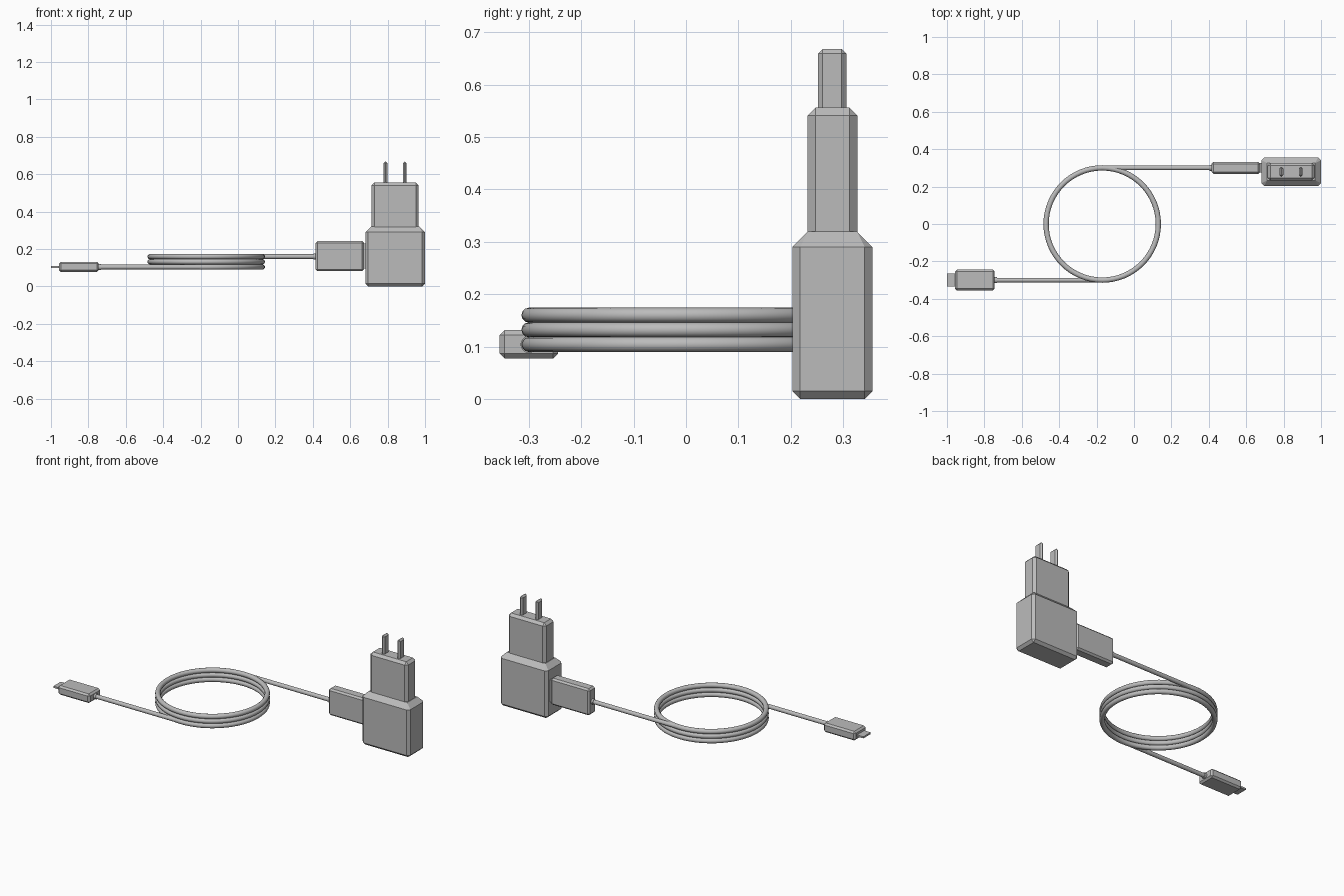
import bpy, bmesh, math
from mathutils import Matrix, Vector

if "Cube" in bpy.data.objects:
    bpy.data.objects.remove(bpy.data.objects["Cube"])

grey = bpy.data.materials.new("plain grey")
grey.diffuse_color = (0.5, 0.5, 0.5, 1)
grey.use_nodes = True
grey.node_tree.nodes["Principled BSDF"].inputs["Base Color"].default_value = grey.diffuse_color


def add_object(name, bm, smooth=False):
    bmesh.ops.recalc_face_normals(bm, faces=bm.faces)
    mesh = bpy.data.meshes.new(name)
    bm.to_mesh(mesh)
    bm.free()
    mesh.materials.append(grey)
    for p in mesh.polygons:
        p.use_smooth = smooth
    ob = bpy.data.objects.new(name, mesh)
    bpy.context.collection.objects.link(ob)
    return ob


def box_bm(lo, hi, bevel):
    """Box between two corners with every edge chamfered."""
    lo, hi = Vector(lo), Vector(hi)
    bm = bmesh.new()
    m = Matrix.Translation((lo + hi) / 2) @ Matrix.Diagonal((*(hi - lo), 1))
    bmesh.ops.create_cube(bm, size=1, matrix=m)
    if bevel:
        bmesh.ops.bevel(bm, geom=bm.edges[:], offset=bevel, segments=1,
                        affect='EDGES', profile=0.5)
    return bm


def box(name, lo, hi, bevel=0.0):
    return add_object(name, box_bm(lo, hi, bevel))


def rod(name, x0, x1, y, z, r):
    """Round rod along x."""
    bm = bmesh.new()
    m = Matrix.Translation(((x0 + x1) / 2, y, z)) @ Matrix.Rotation(math.pi / 2, 4, 'Y')
    bmesh.ops.create_cone(bm, cap_ends=True, segments=16, radius1=r, radius2=r,
                          depth=x1 - x0, matrix=m)
    ob = add_object(name, bm, True)
    for p in ob.data.polygons:
        p.use_smooth = len(p.vertices) == 4


# Adapter body: chamfered box whose top shoulder slopes in to the neck
bm = box_bm((0.681, 0.203, 0), (0.999, 0.356, 0.32), 0.015)
for v in bm.verts:
    if v.co.z > 0.315:
        v.co.x += 0.015 if v.co.x < 0.84 else -0.015
        v.co.y += 0.015 if v.co.y < 0.28 else -0.015
    elif v.co.z > 0.2:
        v.co.z = 0.29
add_object("adapter_body", bm)

# Adapter neck and the two mains prongs
box("adapter_neck", (0.714, 0.232, 0.30), (0.966, 0.327, 0.556), 0.015)
for i, x in enumerate((0.788, 0.892)):
    box(f"prong_{i + 1}", (x - 0.01, 0.252, 0.53), (x + 0.01, 0.306, 0.668), 0.009)

# Large cable plug pushed into the side of the adapter
box("large_plug", (0.415, 0.268, 0.082), (0.674, 0.332, 0.243), 0.01)
box("large_plug_tongue", (0.66, 0.275, 0.095), (0.70, 0.325, 0.23))
rod("large_plug_collar", 0.403, 0.425, 0.30, 0.16, 0.016)

# Small cable plug and its flat tip
box("small_plug", (-0.957, -0.356, 0.077), (-0.745, -0.244, 0.132), 0.01)
box("small_plug_tip", (-1.0, -0.335, 0.099), (-0.94, -0.265, 0.109))
rod("small_plug_collar", -0.755, -0.733, -0.30, 0.104, 0.016)

# Straight cable ends, tangent to the coil
rod("cable_to_large_plug", -0.17, 0.41, 0.30, 0.16, 0.0125)
rod("cable_to_small_plug", -0.74, -0.17, -0.30, 0.104, 0.0125)

# Coil of three stacked loops
for i in range(3):
    bpy.ops.mesh.primitive_torus_add(location=(-0.17, 0, 0.104 + 0.028 * i),
                                     major_radius=0.30, minor_radius=0.0142,
                                     major_segments=64, minor_segments=12)
    loop = bpy.context.object
    loop.name = f"cable_loop_{i + 1}"
    loop.data.materials.append(grey)
    bpy.ops.object.shade_smooth()
